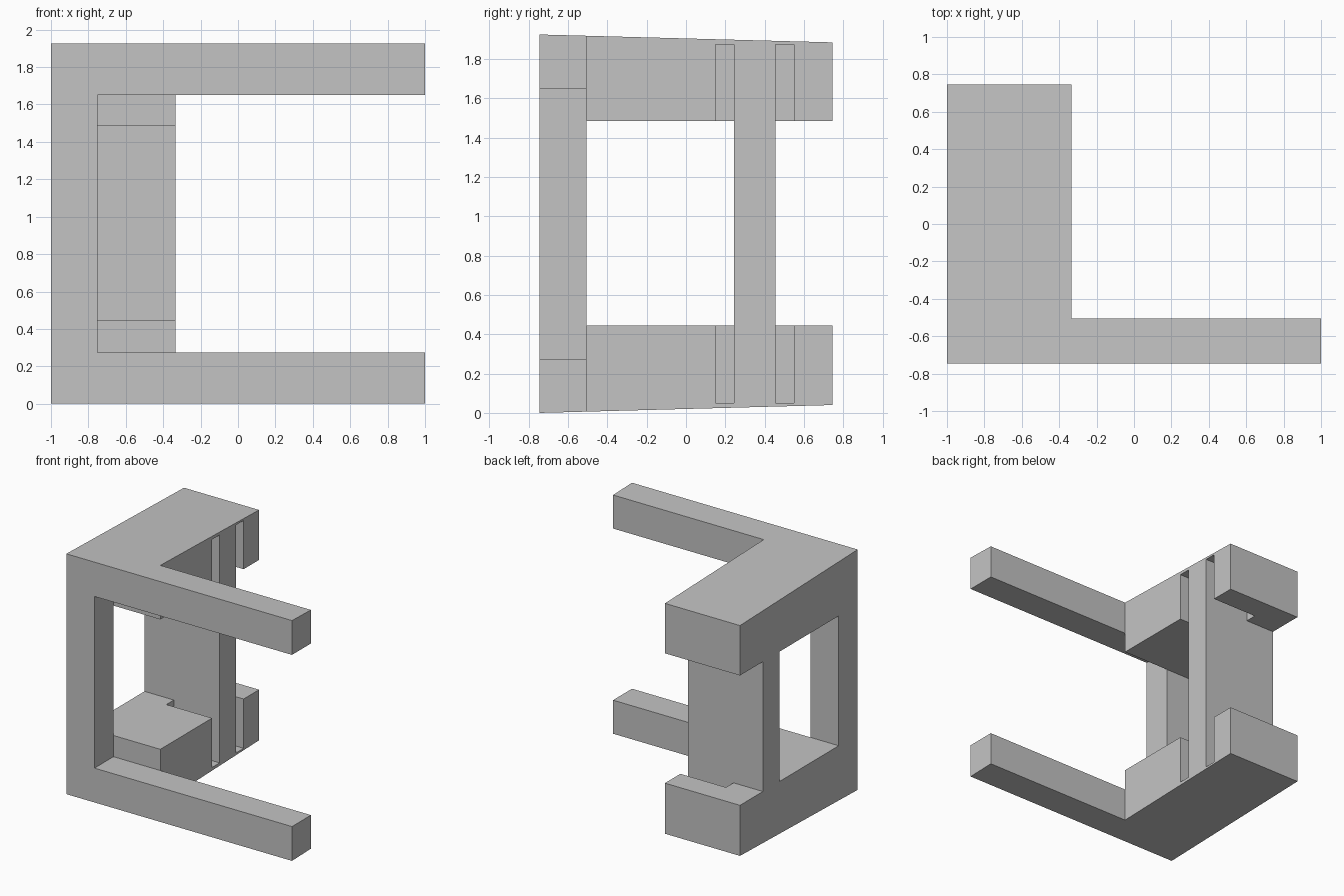
import bpy
import bmesh

if "Cube" in bpy.data.objects:
    bpy.data.objects.remove(bpy.data.objects["Cube"], do_unlink=True)

grey = bpy.data.materials.new("plain grey")
grey.use_nodes = True
grey.diffuse_color = (0.55, 0.55, 0.55, 1)
grey.node_tree.nodes["Principled BSDF"].inputs["Base Color"].default_value = grey.diffuse_color


def prism(name, profile, x0, x1):
    """Extrude a side profile of (y, z) points from x0 to x1."""
    bm = bmesh.new()
    face = bm.faces.new([bm.verts.new((x0, y, z)) for y, z in profile])
    side = bmesh.ops.extrude_face_region(bm, geom=[face])["geom"]
    moved = [v for v in side if isinstance(v, bmesh.types.BMVert)]
    bmesh.ops.translate(bm, verts=moved, vec=(x1 - x0, 0, 0))
    bmesh.ops.recalc_face_normals(bm, faces=bm.faces)
    mesh = bpy.data.meshes.new(name)
    bm.to_mesh(mesh)
    bm.free()
    mesh.materials.append(grey)
    obj = bpy.data.objects.new(name, mesh)
    bpy.context.collection.objects.link(obj)
    return obj


def cut(body, name, x, y, z):
    """Remove a box from the body."""
    box = prism(name, [(y[0], z[0]), (y[1], z[0]), (y[1], z[1]), (y[0], z[1])], *x)
    box.hide_render = True
    mod = body.modifiers.new(name, "BOOLEAN")
    mod.operation = "DIFFERENCE"
    mod.solver = "EXACT"
    mod.object = box
    bpy.context.view_layer.objects.active = body
    bpy.ops.object.modifier_apply(modifier=mod.name)
    bpy.data.objects.remove(box, do_unlink=True)


# Main levels
inner, slot_floor = -0.335, -0.74
arm_back, web_front, web_back = -0.505, 0.245, 0.455
block_gap = (0.445, 1.485)
slot_height = (0.05, 1.875)

# Solid with top and bottom tapering toward the back
bracket = prism("bracket", [(-0.745, 0), (0.745, 0.04), (0.745, 1.885), (-0.745, 1.925)], -1, 1)

# Space behind the two arms, then the gap between them
cut(bracket, "arm_rear_space", (inner, 1.2), (arm_back, 1), (-1, 3))
cut(bracket, "arm_gap", (-0.75, 1.2), (-1, arm_back), (0.275, 1.65))

# Side window and open rear, leaving the upright web between
cut(bracket, "side_window", (-1.2, 0), (arm_back, web_front), block_gap)
cut(bracket, "rear_gap", (-1.2, 0), (web_back, 1), block_gap)

# Slots in the blocks on either side of the web
for name, y in (("front_slot", (0.15, web_front)), ("rear_slot", (web_back, 0.55))):
    cut(bracket, name, (slot_floor, 0), y, slot_height)
